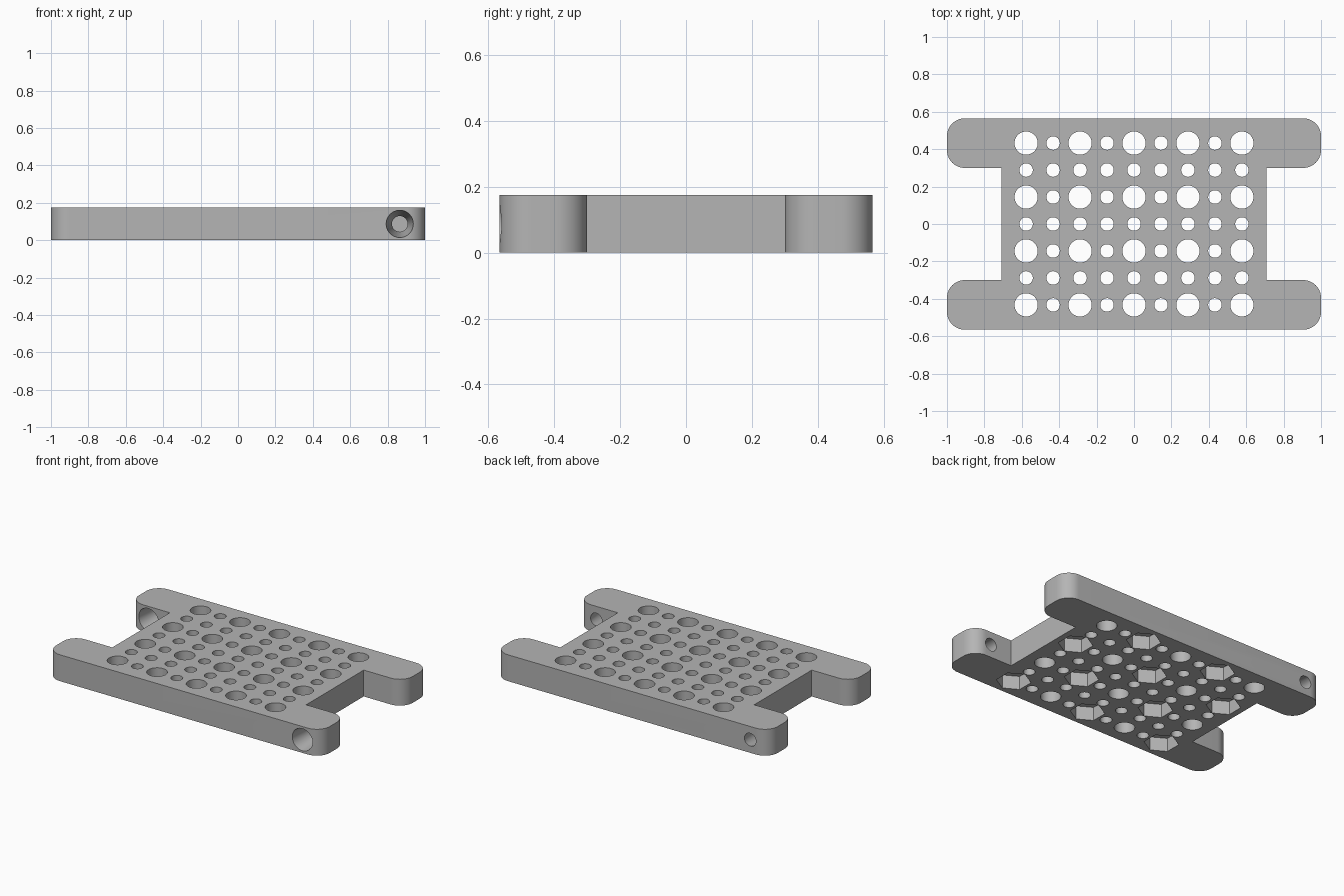
import bpy, bmesh
from math import pi, sin, cos
from mathutils import Matrix, Vector

cube = bpy.data.objects.get("Cube")
if cube:
    bpy.data.objects.remove(cube, do_unlink=True)

THICK, HALF_Y, NOTCH_X, NOTCH_Y, ROUND = 0.174, 0.565, 0.708, 0.3, 0.095
PITCH = 0.1442
PIN_X = 0.865

grey = bpy.data.materials.new("plain grey")
grey.use_nodes = True
colour = (0.46, 0.46, 0.46, 1)
grey.diffuse_color = colour
grey.node_tree.nodes["Principled BSDF"].inputs["Base Color"].default_value = colour


def make_object(name, bm):
    bmesh.ops.recalc_face_normals(bm, faces=bm.faces)
    mesh = bpy.data.meshes.new(name)
    bm.to_mesh(mesh)
    bm.free()
    mesh.materials.append(grey)
    obj = bpy.data.objects.new(name, mesh)
    bpy.context.collection.objects.link(obj)
    return obj


def add_cone(bm, matrix, r1, r2, depth, sides):
    bmesh.ops.create_cone(bm, cap_ends=True, segments=sides, radius1=r1,
                          radius2=r2, depth=depth, matrix=matrix)


def cut(target, cutter):
    cutter.hide_render = True
    mod = target.modifiers.new("cut", 'BOOLEAN')
    mod.operation, mod.solver, mod.object = 'DIFFERENCE', 'EXACT', cutter
    bpy.context.view_layer.objects.active = target
    bpy.ops.object.modifier_apply(modifier=mod.name)
    bpy.data.objects.remove(cutter, do_unlink=True)


# Plate outline: one quarter, turned and mirrored into the full H shape
def arc(cx, cy, start):
    return [(cx + ROUND * cos(start + i * pi / 24), cy + ROUND * sin(start + i * pi / 24))
            for i in range(13)]


quarter = [(NOTCH_X, NOTCH_Y)]
quarter += arc(1 - ROUND, NOTCH_Y + ROUND, -pi / 2)
quarter += arc(1 - ROUND, HALF_Y - ROUND, 0)
outline = []
for sx, sy in ((1, 1), (-1, 1), (-1, -1), (1, -1)):
    points = [(sx * x, sy * y) for x, y in quarter]
    outline += points if sx * sy > 0 else points[::-1]
bm = bmesh.new()
base = bm.faces.new([bm.verts.new((x, y, 0)) for x, y in outline])
top = bmesh.ops.extrude_face_region(bm, geom=[base])["geom"]
bmesh.ops.translate(bm, vec=(0, 0, THICK),
                    verts=[v for v in top if isinstance(v, bmesh.types.BMVert)])
plate = make_object("hinge_plate", bm)

# Grid of through holes, with hexagonal nut pockets under alternate large ones
holes, pockets = bmesh.new(), bmesh.new()
for i in range(-4, 5):
    for j in range(-3, 4):
        large = i % 2 == 0 and j % 2 == 1
        spot = Matrix.Translation((i * PITCH, j * PITCH, THICK / 2))
        radius = 0.062 if large else 0.036
        add_cone(holes, spot, radius, radius, 1, 48 if large else 32)
        if large and (i // 2 + (j + 3) // 2) % 2 == 0:
            low = Matrix.Translation((i * PITCH, j * PITCH, 0))
            add_cone(pockets, low, 0.105, 0.105, 0.18, 6)
cut(plate, make_object("hole_cutter", holes))
cut(plate, make_object("pocket_cutter", pockets))

# Tapered pin holes through two opposite arms
pins = bmesh.new()
for side in (1, -1):
    mid = Vector((side * PIN_X, -side * (HALF_Y + NOTCH_Y) / 2, THICK / 2))
    add_cone(pins, Matrix.Translation(mid) @ Matrix.Rotation(-pi / 2, 4, 'X'),
             0.073, 0.042, HALF_Y - NOTCH_Y + 0.002, 48)
cut(plate, make_object("pin_cutter", pins))

plate.select_set(True)
bpy.context.view_layer.objects.active = plate
bpy.ops.object.shade_smooth_by_angle(angle=pi / 6)
